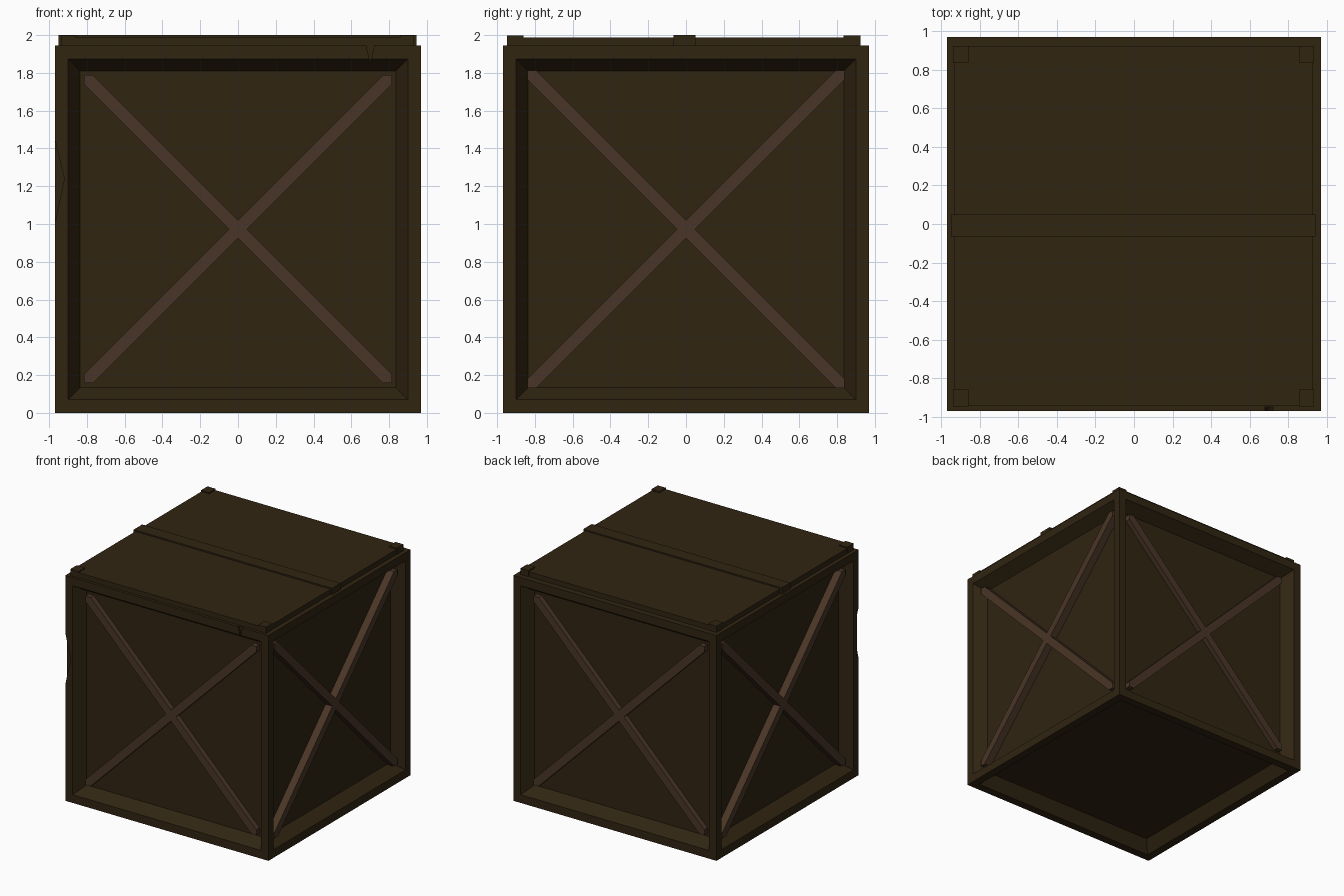
import bpy, bmesh, math
from mathutils import Matrix, Vector

if "Cube" in bpy.data.objects:
    bpy.data.objects.remove(bpy.data.objects["Cube"])


def material(name, rgb):
    m = bpy.data.materials.new(name)
    m.diffuse_color = (*rgb, 1)
    m.use_nodes = True
    m.node_tree.nodes["Principled BSDF"].inputs["Base Color"].default_value = m.diffuse_color
    return m


DARK = material("dark wood", (0.030, 0.018, 0.0058))
BRACE = material("brace wood", (0.068, 0.036, 0.020))


def make(name, bm, mat):
    bmesh.ops.recalc_face_normals(bm, faces=bm.faces)
    mesh = bpy.data.meshes.new(name)
    bm.to_mesh(mesh)
    bm.free()
    mesh.materials.append(mat)
    ob = bpy.data.objects.new(name, mesh)
    bpy.context.collection.objects.link(ob)
    return ob


def box_bm(x0, x1, y0, y1, z0, z1):
    bm = bmesh.new()
    bmesh.ops.create_cube(bm, size=1)
    for v in bm.verts:
        v.co = Vector((x1 if v.co.x > 0 else x0,
                       y1 if v.co.y > 0 else y0,
                       z1 if v.co.z > 0 else z0))
    return bm


def prism_bm(points, y0, y1):
    """Extrude an (x, z) outline from y0 to y1."""
    bm = bmesh.new()
    face = bm.faces.new([bm.verts.new((x, y0, z)) for x, z in points])
    out = bmesh.ops.extrude_face_region(bm, geom=[face])
    for v in out["geom"]:
        if isinstance(v, bmesh.types.BMVert):
            v.co.y = y1
    return bm


# Crate body: bevelled recess on the four sides and the bottom
bm = box_bm(-0.97, 0.97, -0.97, 0.97, 0, 1.945)
bm.normal_update()
sides = [f for f in bm.faces if f.normal.z < 0.5]
bmesh.ops.inset_individual(bm, faces=sides, thickness=0.1)
bmesh.ops.inset_individual(bm, faces=sides, thickness=0.09, depth=-0.1)
body = make("crate_body", bm, DARK)

# Cracks chipped out of the front frame
cracks = {
    "edge_crack_cutter": [(-0.99, 1.00), (-0.97, 1.00), (-0.92, 1.24), (-0.97, 1.45), (-0.99, 1.45)],
    "top_crack_cutter": [(0.68, 1.96), (0.68, 1.94), (0.70, 1.85), (0.72, 1.94), (0.72, 1.96)],
}
for name, outline in cracks.items():
    cutter = make(name, prism_bm(outline, -0.99, -0.95), DARK)
    cutter.hide_render = True
    cutter.hide_set(True)
    cutter.display_type = 'WIRE'
    mod = body.modifiers.new(name, 'BOOLEAN')
    mod.operation = 'DIFFERENCE'
    mod.solver = 'EXACT'
    mod.object = cutter


# Crossed braces in each recess
def cross_outline(a, zc, c):
    points = []
    for k in range(4):
        for u, w in ((c, 0), (a, a - c), (a, a), (a - c, a)):
            for _ in range(k):
                u, w = -w, u
            points.append((u, zc + w))
    return points


for k, side in enumerate(("front", "right", "back", "left")):
    half, front = ((0.815, -0.915), (0.84, -0.935))[k % 2]
    bm = prism_bm(cross_outline(half, 0.973, 0.048), front, -0.868)
    bm.transform(Matrix.Rotation(k * math.pi / 2, 4, 'Z'))
    make(side + "_cross_brace", bm, BRACE)

# Lid, middle batten and corner blocks
make("lid", box_bm(-0.935, 0.93, -0.945, 0.92, 1.93, 1.988), DARK)
make("lid_batten", box_bm(-0.95, 0.945, -0.065, 0.05, 1.93, 2.0), DARK)
for sx, x0, x1 in (("left", -0.938, -0.86), ("right", 0.857, 0.933)):
    for sy, y0, y1 in (("front", -0.948, -0.86), ("back", 0.835, 0.923)):
        make(f"{sy}_{sx}_corner_block", box_bm(x0, x1, y0, y1, 1.93, 1.999), DARK)
